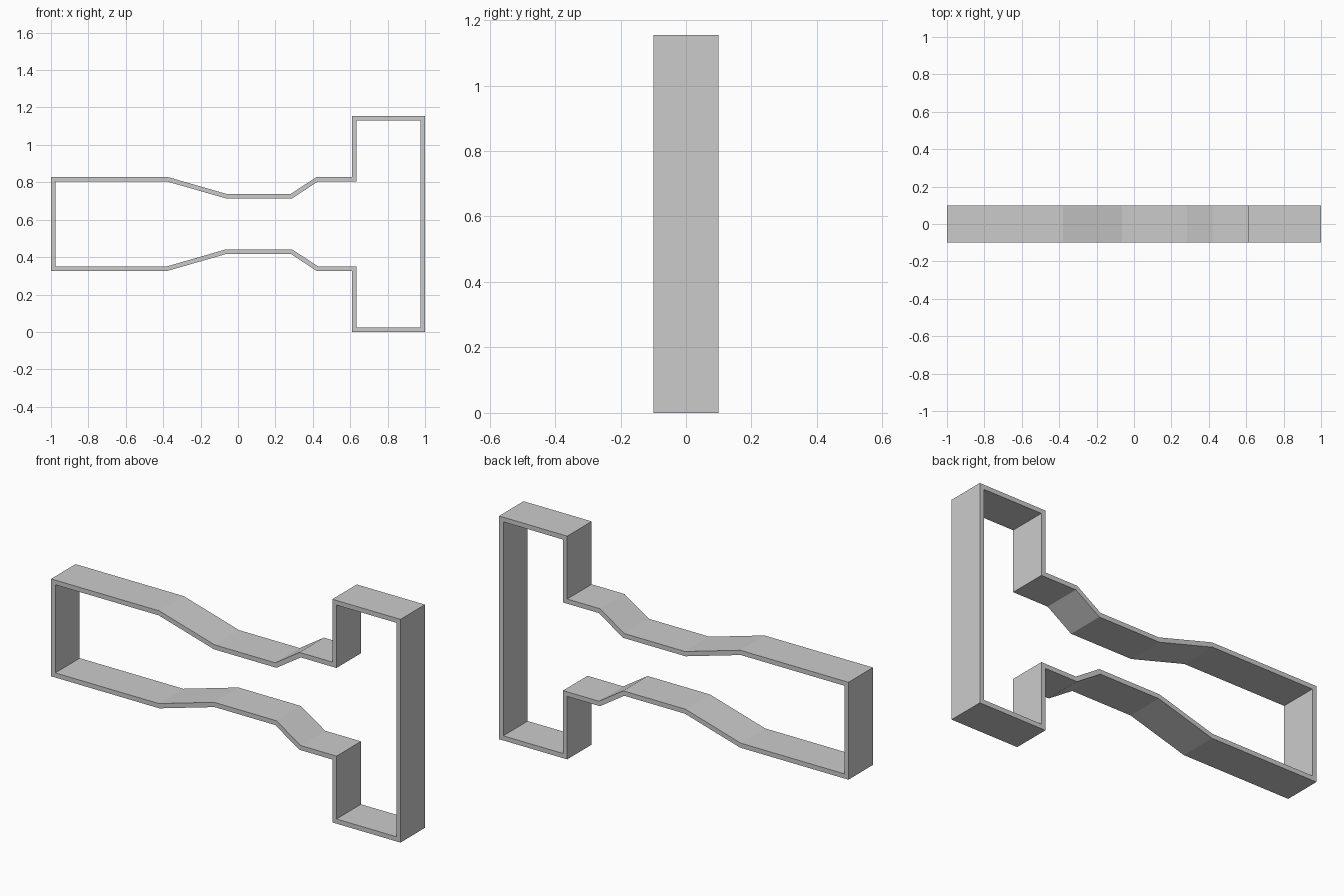
import bpy, bmesh
from mathutils import Vector

if "Cube" in bpy.data.objects:
    bpy.data.objects.remove(bpy.data.objects["Cube"])

MID, WALL, HALF_DEPTH = 0.5775, 0.024, 0.1

# Upper half of the outer outline (x, height above the centre line), left to right
half = [(-1.0, 0.252), (-0.38, 0.252), (-0.064, 0.161), (0.283, 0.161),
        (0.422, 0.252), (0.61, 0.252), (0.61, 0.5775), (1.0, 0.5775)]

# Mirror to a closed clockwise outline
outer = [Vector(p) for p in half] + [Vector((x, -z)) for x, z in reversed(half)]


def inset(points, d):
    """Mitred inward offset of a clockwise closed outline."""
    result = []
    for i, p in enumerate(points):
        a = (p - points[i - 1]).normalized()
        b = (points[(i + 1) % len(points)] - p).normalized()
        na, nb = Vector((a.y, -a.x)), Vector((b.y, -b.x))
        result.append(p + (na + nb) * d / (1 + na.dot(nb)))
    return result


inner = inset(outer, WALL)

# Hollow outline frame with flat front and back rims
bm = bmesh.new()
rings = [[bm.verts.new((p.x, y, p.y + MID)) for p in loop]
         for loop, y in ((outer, -HALF_DEPTH), (outer, HALF_DEPTH),
                         (inner, HALF_DEPTH), (inner, -HALF_DEPTH))]
n = len(outer)
for r in range(4):
    a, b = rings[r], rings[(r + 1) % 4]
    for i in range(n):
        j = (i + 1) % n
        bm.faces.new((a[i], a[j], b[j], b[i]))
bmesh.ops.recalc_face_normals(bm, faces=bm.faces)
mesh = bpy.data.meshes.new("outline_frame")
bm.to_mesh(mesh)
bm.free()
bpy.context.collection.objects.link(bpy.data.objects.new("outline_frame", mesh))
